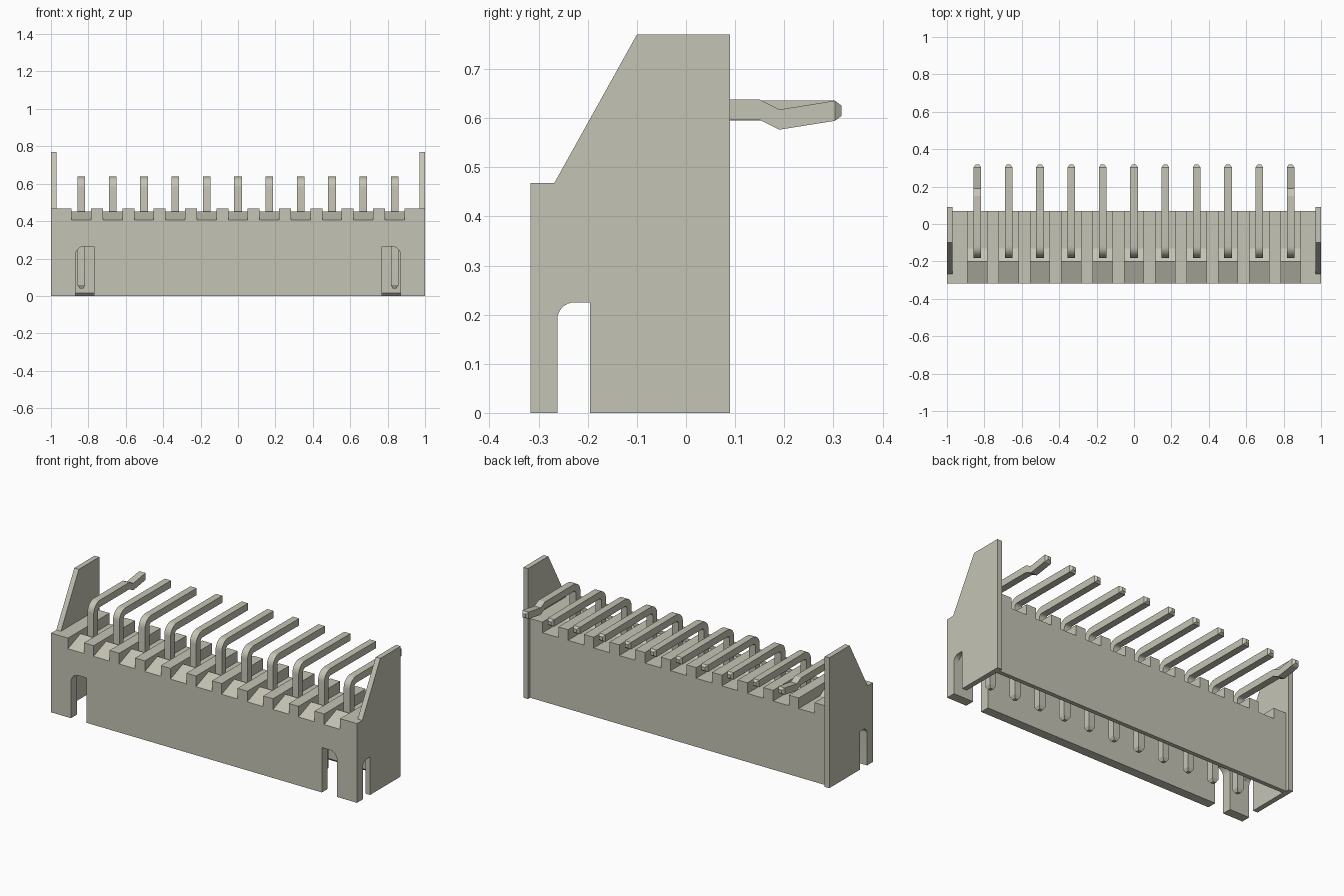
import bpy, bmesh, math
from mathutils import Vector

if "Cube" in bpy.data.objects:
    bpy.data.objects.remove(bpy.data.objects["Cube"])

mat = bpy.data.materials.new("warm_grey_plastic")
mat.diffuse_color = (0.56, 0.55, 0.46, 1)
mat.use_nodes = True
mat.node_tree.nodes["Principled BSDF"].inputs["Base Color"].default_value = mat.diffuse_color


def add_prism(bm, profile, axis, lo, hi):
    """Extrude a closed profile (y,z for axis x, or x,z for axis y)."""
    def place(p, d):
        return (d, p[0], p[1]) if axis == 'x' else (p[0], d, p[1])
    a = [bm.verts.new(place(p, lo)) for p in profile]
    b = [bm.verts.new(place(p, hi)) for p in profile]
    bm.faces.new(a)
    bm.faces.new(b[::-1])
    n = len(a)
    for i in range(n):
        bm.faces.new((a[i], b[i], b[(i + 1) % n], a[(i + 1) % n]))


def finish(bm, name):
    bmesh.ops.recalc_face_normals(bm, faces=bm.faces)
    me = bpy.data.meshes.new(name)
    bm.to_mesh(me)
    bm.free()
    me.materials.append(mat)
    ob = bpy.data.objects.new(name, me)
    bpy.context.collection.objects.link(ob)
    return ob


def boolean(ob, tool, op):
    m = ob.modifiers.new(op, 'BOOLEAN')
    m.operation, m.object, m.solver = op, tool, 'EXACT'
    bpy.context.view_layer.objects.active = ob
    bpy.ops.object.modifier_apply(modifier=m.name)
    bpy.data.objects.remove(tool)


def smooth(ob, angle):
    bpy.ops.object.select_all(action='DESELECT')
    ob.select_set(True)
    bpy.context.view_layer.objects.active = ob
    bpy.ops.object.shade_smooth_by_angle(angle=math.radians(angle))


def arc(cx, cz, r, a0, a1, n=8):
    return [(cx + r * math.cos(math.radians(a0 + (a1 - a0) * i / n)),
             cz + r * math.sin(math.radians(a0 + (a1 - a0) * i / n))) for i in range(n + 1)]


PITCH = 0.1675
pin_x = [PITCH * (i - 5) for i in range(11)]

# Housing: upside-down trough, open at the bottom
bm = bmesh.new()
add_prism(bm, [(-0.317, 0), (-0.317, 0.468), (0.07, 0.468), (0.07, 0), (0.045, 0),
               (0.03, 0.015), (0.03, 0.31), (-0.262, 0.31), (-0.262, 0)], 'x', -0.97, 0.97)
housing = finish(bm, "housing")

# Channels across the top, one per pin, with a ridge near the front
bm = bmesh.new()
for x in pin_x:
    add_prism(bm, [(-0.34, 0.396), (-0.2, 0.45), (-0.13, 0.405), (0.09, 0.405),
                   (0.09, 0.5), (-0.34, 0.5)], 'x', x - 0.052, x + 0.052)
boolean(housing, finish(bm, "channel_cutter"), 'DIFFERENCE')

# Locking slots in the front wall, rounded on the outer top corner
bm = bmesh.new()
slot = [(0.77, -0.1), (0.87, -0.1)] + arc(0.82, 0.215, 0.05, 0, 90) + [(0.77, 0.265)]
for s in (-1, 1):
    add_prism(bm, [(s * x, z) for x, z in slot], 'y', -0.4, -0.22)
boolean(housing, finish(bm, "slot_cutter"), 'DIFFERENCE')

# Tall end walls with a sloped front and a slot at the bottom
wall = [(-0.317, 0), (-0.317, 0.468), (-0.268, 0.468), (-0.1, 0.77), (0.09, 0.77), (0.09, 0),
        (-0.195, 0), (-0.195, 0.225)] + arc(-0.227, 0.19, 0.035, 90, 180) + [(-0.262, 0)]
bm = bmesh.new()
for s in (-1, 1):
    add_prism(bm, wall, 'x', s * 0.97, s * 1.0)
boolean(housing, finish(bm, "end_walls"), 'UNION')
smooth(housing, 20)


# Bent square pins with tapered tips; the outermost two are kinked
def make_pin(name, x, kinked):
    h = 0.0205
    # each ring: centre y, centre z, normal angle, scale
    rings = [(-0.16, 0.04, 180, 0.5), (-0.16, 0.058, 180, 1)]
    for i in range(9):
        a = 180 - 90 * i / 8
        r = math.radians(a)
        rings.append((-0.12 + 0.04 * math.cos(r), 0.577 + 0.04 * math.sin(r), a, 1))
    if kinked:
        rings += [(0.15, 0.617, 90, 1), (0.19, 0.597, 90, 1)]
    rings += [(0.303, 0.615, 90, 1), (0.317, 0.615, 90, 0.5)]
    bm = bmesh.new()
    loops = []
    for y, z, a, k in rings:
        n = Vector((0, math.cos(math.radians(a)), math.sin(math.radians(a)))) * h * k
        w = Vector((h * k, 0, 0))
        c = Vector((x, y, z))
        loops.append([bm.verts.new(c + p) for p in (n + w, n - w, -n - w, w - n)])
    for a, b in zip(loops, loops[1:]):
        for i in range(4):
            j = (i + 1) % 4
            bm.faces.new((a[i], a[j], b[j], b[i]))
    bm.faces.new(loops[0])
    bm.faces.new(loops[-1])
    smooth(finish(bm, name), 20)


for i, x in enumerate(pin_x):
    make_pin(f"pin_{i + 1}", x, i in (0, 10))
